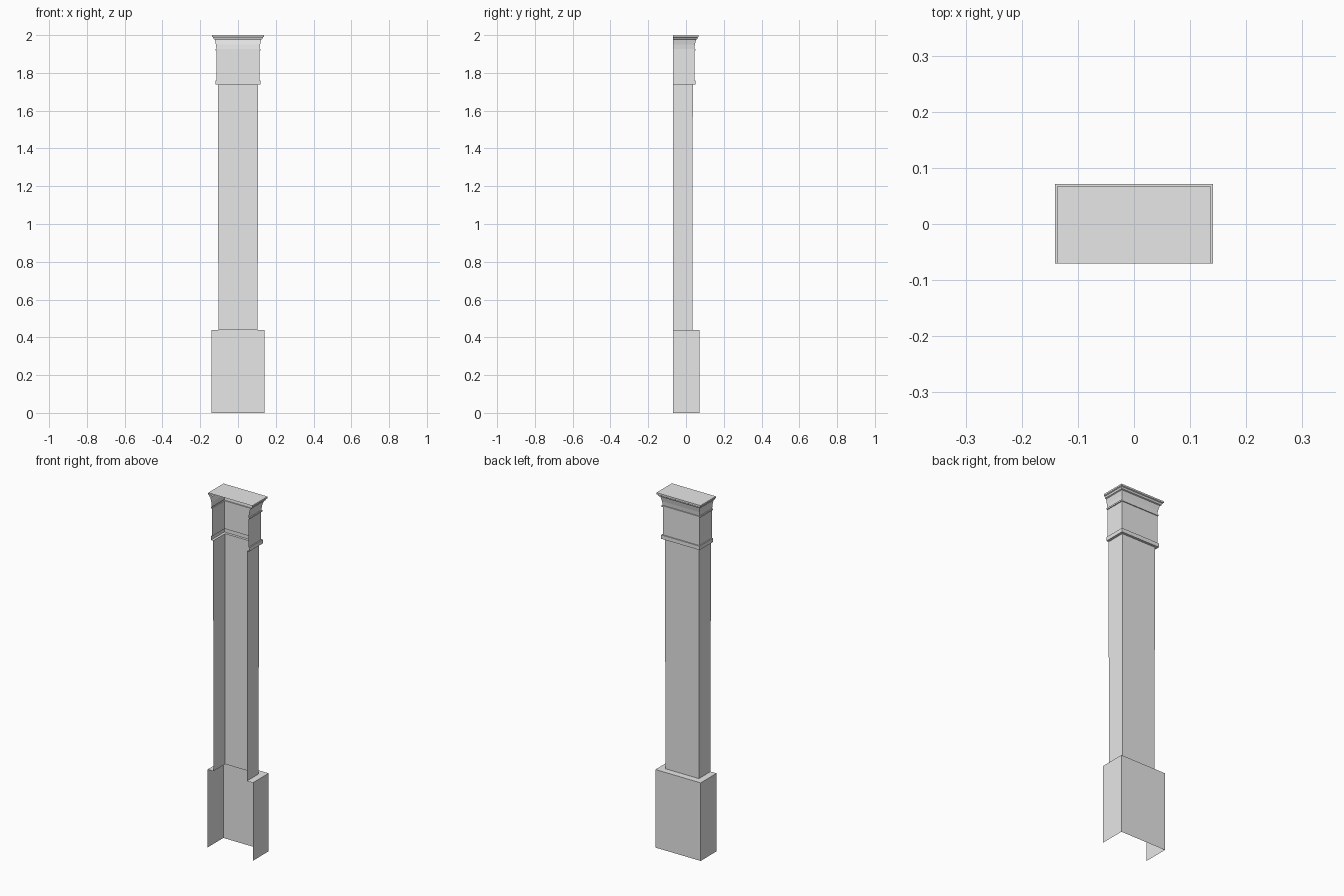
import bpy
import bmesh

cube = bpy.data.objects.get("Cube")
if cube:
    bpy.data.objects.remove(cube, do_unlink=True)

FRONT = -0.07  # open side, where the shell meets the wall

grey = bpy.data.materials.new("light grey")
grey.use_nodes = True
colour = (0.8, 0.8, 0.8, 1.0)
grey.diffuse_color = colour
grey.node_tree.nodes["Principled BSDF"].inputs["Base Color"].default_value = colour


def three_sided_shell(name, profile, close_top=False):
    """Wrap a (half width, height) profile round the left, back and right."""
    bm = bmesh.new()
    rings = []
    for w, z in profile:
        back = w + FRONT
        corners = ((-w, FRONT), (-w, back), (w, back), (w, FRONT))
        rings.append([bm.verts.new((x, y, z)) for x, y in corners])
    for low, high in zip(rings, rings[1:]):
        for j in range(3):
            bm.faces.new((low[j], high[j], high[j + 1], low[j + 1]))
    if close_top:
        bm.faces.new(rings[-1][::-1])
    mesh = bpy.data.meshes.new(name)
    bm.to_mesh(mesh)
    bm.free()
    mesh.materials.append(grey)
    obj = bpy.data.objects.new(name, mesh)
    bpy.context.collection.objects.link(obj)
    return obj


# Plinth with its ledge running in to the shaft
three_sided_shell("plinth", [(0.141, 0), (0.141, 0.44), (0.104, 0.44)])

# Plain shaft
three_sided_shell("shaft", [(0.104, 0.44), (0.106, 1.738)])

# Projecting band under the neck
three_sided_shell("neck_band", [(0.106, 1.738), (0.12, 1.738),
                                (0.12, 1.76), (0.114, 1.76)])

# Neck and the thin bead above it
three_sided_shell("neck", [(0.114, 1.76), (0.114, 1.918), (0.119, 1.918),
                           (0.119, 1.926), (0.114, 1.926)])

# Flared moulding and closed top slab
three_sided_shell("crown", [(0.114, 1.926), (0.117, 1.95), (0.123, 1.976),
                            (0.129, 1.979), (0.132, 1.988), (0.137, 1.991),
                            (0.137, 2.0)], close_top=True)
